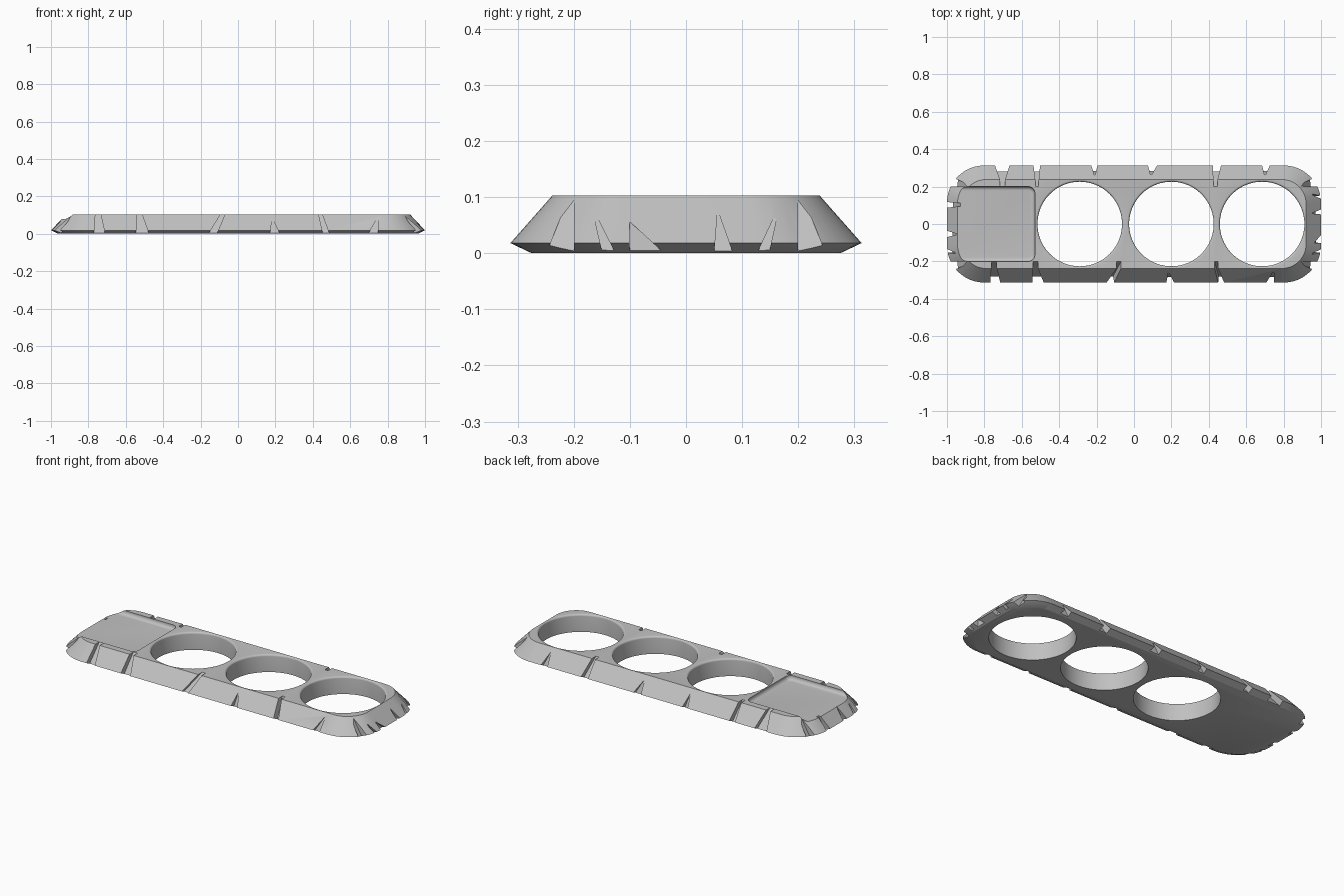
import bpy, bmesh, math

cube = bpy.data.objects.get("Cube")
if cube:
    bpy.data.objects.remove(cube, do_unlink=True)

TOP, EDGE = 0.103, 0.018

stone = bpy.data.materials.new("light_grey")
stone.use_nodes = True
stone.diffuse_color = (0.53, 0.53, 0.53, 1)
stone.node_tree.nodes["Principled BSDF"].inputs["Base Color"].default_value = (0.53, 0.53, 0.53, 1)


def loft(name, rings):
    """Closed solid through rings of equal point count."""
    bm = bmesh.new()
    loops = [[bm.verts.new(p) for p in ring] for ring in rings]
    n = len(loops[0])
    for a, b in zip(loops, loops[1:]):
        for i in range(n):
            j = (i + 1) % n
            bm.faces.new((a[i], a[j], b[j], b[i]))
    bm.faces.new(loops[0][::-1])
    bm.faces.new(loops[-1])
    bmesh.ops.recalc_face_normals(bm, faces=bm.faces)
    mesh = bpy.data.meshes.new(name)
    bm.to_mesh(mesh)
    bm.free()
    mesh.materials.append(stone)
    obj = bpy.data.objects.new(name, mesh)
    bpy.context.collection.objects.link(obj)
    return obj


def rounded(cx, hx, hy, r, z, steps=12):
    """Rounded rectangle ring."""
    ring = []
    for q, (sx, sy) in enumerate(((1, 1), (-1, 1), (-1, -1), (1, -1))):
        for k in range(steps + 1):
            t = (q + k / steps) * math.pi / 2
            ring.append((cx + sx * (hx - r) + r * math.cos(t),
                         sy * (hy - r) + r * math.sin(t), z))
    return ring


def circle(cx, r, z, n=96):
    return [(cx + r * math.cos(2 * math.pi * i / n),
             r * math.sin(2 * math.pi * i / n), z) for i in range(n)]


# Main body: undercut chamfer below, long slope above
body = loft("tray_base", [rounded(0, 0.962, 0.275, 0.165, 0),
                          rounded(0, 1.0, 0.313, 0.2, EDGE),
                          rounded(0, 0.92, 0.238, 0.13, TOP)])
bpy.context.view_layer.objects.active = body
body.select_set(True)


def cut(cutter):
    cutter.hide_render = True
    mod = body.modifiers.new("cut", "BOOLEAN")
    mod.operation = "DIFFERENCE"
    mod.solver = "EXACT"
    mod.object = cutter
    bpy.ops.object.modifier_apply(modifier=mod.name)
    bpy.data.objects.remove(cutter, do_unlink=True)


# Three round holes with softened rims
for cx in (-0.29, 0.2, 0.685):
    rings = [circle(cx, 0.226, -0.05)]
    for k in range(6):
        t = k / 5 * math.pi / 2
        rings.append(circle(cx, 0.226 + 0.011 * (1 - math.cos(t)), 0.092 + 0.011 * math.sin(t)))
    rings.append(circle(cx, 0.237, 0.15))
    cut(loft("hole_cutter", rings))

# Shallow rectangular recess, open at the right end, with a filleted floor
rings = []
for k in range(7):
    t = k / 6 * math.pi / 2
    inset = 0.02 * (1 - math.sin(t))
    rings.append(rounded(-0.83, 0.3 - inset, 0.2 - inset, 0.035 - inset, 0.078 + 0.02 * (1 - math.cos(t)), 6))
rings.append(rounded(-0.83, 0.3, 0.2, 0.035, 0.15, 6))
cut(loft("recess_cutter", rings))

# Chipped notches around the sloped edge
SIDES = {
    "front": (0.313, 0.075, lambda u, d, z: (u, -d, z)),
    "back": (0.313, 0.075, lambda u, d, z: (u, d, z)),
    "left": (1.0, 0.08, lambda u, d, z: (d, u, z)),
    "right": (1.0, 0.08, lambda u, d, z: (-d, u, z)),
}


def notch(side, b0, b1, t0, t1, height, low=0.027, high=0.0):
    """Tapered notch: bottom span, top span, height, and bite depths."""
    reach, fall, place = SIDES[side]
    z0 = -0.004
    d0 = reach - low
    d1 = reach - fall * (height - EDGE) / (TOP - EDGE) - high
    corners = ((b0, z0, d0), (b1, z0, d0), (t1, height, d1), (t0, height, d1))
    inner = [place(u, d, z) for u, z, d in corners]
    outer = [place(u, reach + 0.1, z) for u, z, d in corners]
    cut(loft("notch_cutter", [inner, outer]))


TALL = 0.108
tall = {
    "front": ((-0.77, -0.71, -0.762, -0.735), (-0.545, -0.475, -0.54, -0.515),
              (-0.16, -0.115, -0.09, -0.068), (0.455, 0.49, 0.43, 0.448)),
    "back": ((-0.75, -0.66, -0.715, -0.69), (-0.54, -0.5, -0.527, -0.51),
             (0.42, 0.47, 0.425, 0.445)),
}
short = {
    "front": ((0.17, 0.225, 0.184, 0.08), (0.695, 0.75, 0.746, 0.085)),
    "back": ((-0.235, -0.19, -0.21, 0.08), (0.07, 0.135, 0.09, 0.08), (0.68, 0.735, 0.7, 0.08)),
    "left": ((-0.148, -0.124, -0.165, 0.075), (-0.1, -0.035, -0.1, 0.055),
             (0.05, 0.085, 0.057, 0.072), (0.125, 0.147, 0.163, 0.075)),
    "right": ((-0.15, -0.125, -0.16, 0.075), (-0.075, -0.03, -0.055, 0.08)),
}
for side, items in tall.items():
    for b0, b1, t0, t1 in items:
        notch(side, b0, b1, t0, t1, TALL, high=0.036)
for side, items in short.items():
    for b0, b1, apex, height in items:
        notch(side, b0, b1, apex - 0.001, apex + 0.001, height)

# Corner bites on both ends, and one deep slot on the right end
for side in ("left", "right"):
    notch(side, 0.2, 0.25, 0.2, 0.206, TALL, low=0.05, high=0.03)
    notch(side, -0.25, -0.2, -0.206, -0.2, TALL, low=0.05, high=0.03)
notch("right", 0.085, 0.12, 0.095, 0.11, 0.095, high=0.01)

bpy.ops.object.shade_smooth_by_angle(angle=math.radians(25))
